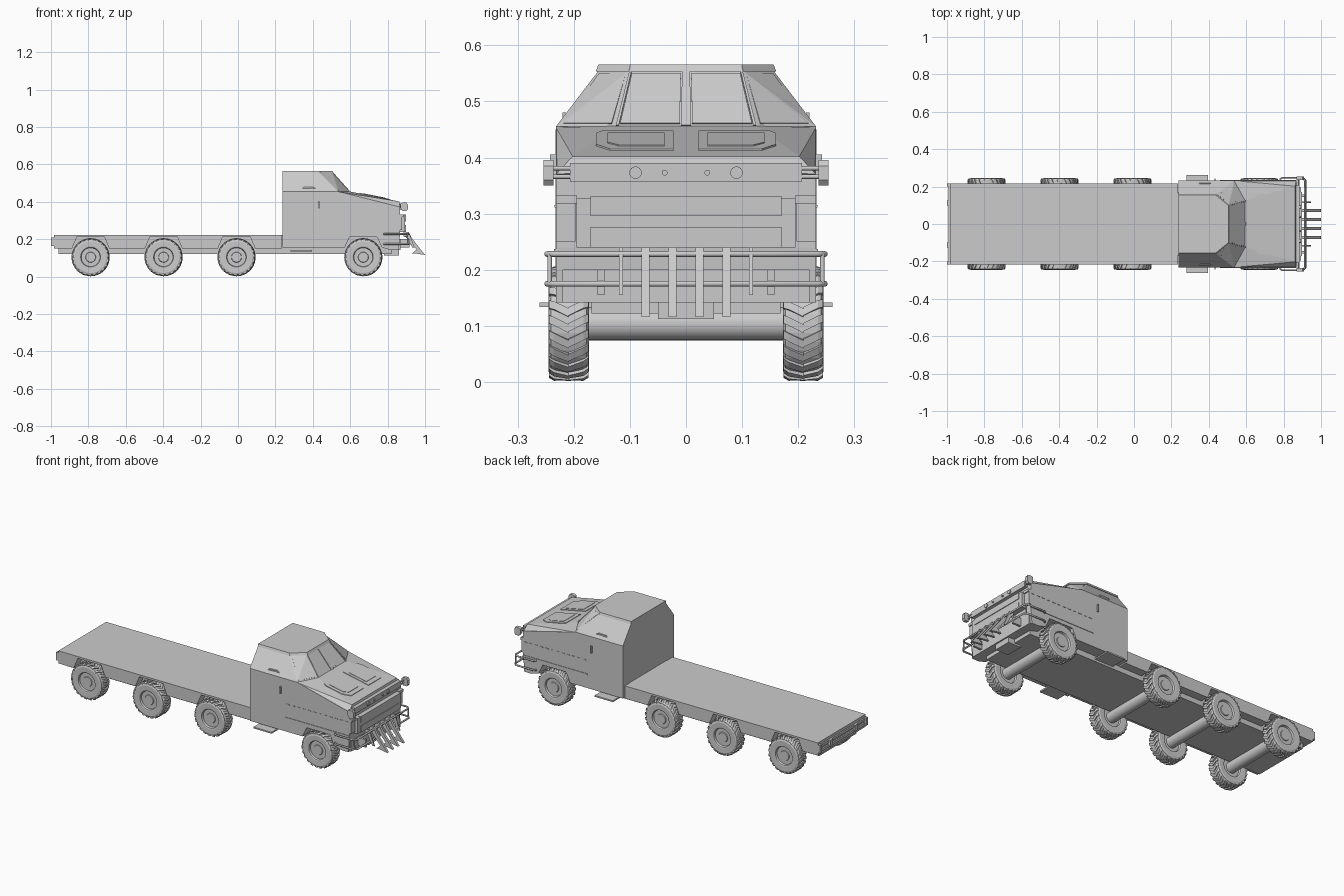
import bpy, bmesh, math
from mathutils import Vector, Matrix

if "Cube" in bpy.data.objects:
    bpy.data.objects.remove(bpy.data.objects["Cube"])

WHEELS = [-0.788, -0.398, -0.008, 0.67]
AXLE_Z = 0.104


def finish(name, bm):
    bmesh.ops.recalc_face_normals(bm, faces=bm.faces[:])
    me = bpy.data.meshes.new(name)
    bm.to_mesh(me)
    bm.free()
    ob = bpy.data.objects.new(name, me)
    bpy.context.collection.objects.link(ob)
    return ob


def mirror_y(ob):
    m = ob.modifiers.new("mirror", 'MIRROR')
    m.use_axis = (False, True, False)
    return ob


def extrude(name, pts, y0, y1, both=False):
    """Side profile (x, z) extruded from y0 to y1."""
    bm = bmesh.new()
    f = bm.faces.new([bm.verts.new((x, y0, z)) for x, z in pts])
    r = bmesh.ops.extrude_face_region(bm, geom=[f])
    bmesh.ops.translate(bm, vec=(0, y1 - y0, 0),
                        verts=[v for v in r['geom'] if isinstance(v, bmesh.types.BMVert)])
    ob = finish(name, bm)
    return mirror_y(ob) if both else ob


def box(name, x, y, z, both=False):
    return extrude(name, [(x[0], z[0]), (x[1], z[0]), (x[1], z[1]), (x[0], z[1])], *y, both)


def hull(name, pts, both=False):
    bm = bmesh.new()
    for p in pts:
        bm.verts.new(p)
    bmesh.ops.convex_hull(bm, input=bm.verts[:])
    bmesh.ops.dissolve_limit(bm, angle_limit=0.01, verts=bm.verts[:], edges=bm.edges[:])
    ob = finish(name, bm)
    return mirror_y(ob) if both else ob


def cylinder(name, p, q, r, seg=16):
    p, q = Vector(p), Vector(q)
    bm = bmesh.new()
    mat = Matrix.Translation((p + q) / 2) @ (q - p).to_track_quat('Z', 'Y').to_matrix().to_4x4()
    bmesh.ops.create_cone(bm, cap_ends=True, segments=seg, radius1=r, radius2=r,
                          depth=(q - p).length, matrix=mat)
    for f in bm.faces:
        f.smooth = len(f.verts) == 4
    return finish(name, bm)


def tube(name, pts, r):
    cu = bpy.data.curves.new(name, 'CURVE')
    cu.dimensions = '3D'
    cu.bevel_depth, cu.bevel_resolution, cu.use_fill_caps = r, 2, True
    s = cu.splines.new('POLY')
    s.points.add(len(pts) - 1)
    for sp, p in zip(s.points, pts):
        sp.co = (*p, 1)
    ob = bpy.data.objects.new(name, cu)
    bpy.context.collection.objects.link(ob)


def sides(pts):
    return [(x, s * y, z) for x, y, z in pts for s in (-1, 1)]


def arch(c, zb, zt=0.211):
    return [(c - 0.1, zb), (c - 0.074, zt), (c + 0.074, zt), (c + 0.1, zb)]


# Wheel mesh: lathed tyre with hub, plus chevron tread lugs
def wheel_mesh():
    prof = [(0, .026), (.026, .026), (.028, .022), (.05, .022), (.053, .033), (.058, .035),
            (.085, .036), (.094, .032), (.096, .026)]
    prof += [(r, -y) for r, y in reversed(prof)]
    bm = bmesh.new()
    vs = [bm.verts.new((r, y, 0)) for r, y in prof]
    es = [bm.edges.new(e) for e in zip(vs, vs[1:])]
    bmesh.ops.spin(bm, geom=vs + es, axis=(0, 1, 0), cent=(0, 0, 0), angle=2 * math.pi,
                   steps=36, use_merge=True)
    bmesh.ops.remove_doubles(bm, verts=bm.verts[:], dist=1e-5)
    n = 22
    for i in range(n):
        for s in (-1, 1):
            a = 2 * math.pi * (i + (0.5 if s > 0 else 0.42)) / n
            ring = []
            for y, da, rt in ((0, 0, .102), (.026, .13, .102), (.035, .17, .097)):
                ring.append([bm.verts.new((r * math.cos(t), s * y, r * math.sin(t)))
                             for r, t in ((.09, a + da), (rt, a + da),
                                          (rt, a + da + .15), (.09, a + da + .15))])
            for A, B in zip(ring, ring[1:]):
                for k in range(4):
                    bm.faces.new((A[k], A[(k + 1) % 4], B[(k + 1) % 4], B[k]))
            bm.faces.new(ring[0])
            bm.faces.new(ring[-1])
    return finish("wheel", bm)


first = wheel_mesh()
for i, c in enumerate(WHEELS):
    for s in (-1, 1):
        ob = first if (i == 0 and s < 0) else bpy.data.objects.new("wheel", first.data)
        if ob is not first:
            bpy.context.collection.objects.link(ob)
        ob.location = (c, s * 0.209, AXLE_Z)
    cylinder("axle", (c, -.19, AXLE_Z), (c, .19, AXLE_Z), .03, 24)

# Flat bed with wheel arches, chassis underneath
skirt = [(-.985, .222), (-.985, .15)]
for c in WHEELS[:3]:
    skirt += arch(c, .15)
extrude("bed_side", skirt + [(.235, .15), (.235, .222)], .165, .216, True)
box("bed_core", (-.985, .237), (-.165, .165), (.15, .222))
box("chassis", (-.96, .82), (-.168, .168), (.122, .152))
for z in (.172, .198):
    box("rear_bumper_bar", (-.993, -.98), (-.208, .208), (z - .006, z + .008))
box("rear_light", (-1.0, -.98), (.1, .125), (.17, .206), True)
box("rear_bumper_end", (-1.0, -.98), (.2, .216), (.165, .21), True)

# Cab lower body: sides with arch, solid middle
top = [(.867, .24), (.867, .372), (.535, .455), (.237, .455)]
extrude("cab_side", [(.237, .155)] + arch(.67, .155) + [(.82, .142), (.86, .142)] + top,
        .165, .232, True)
extrude("cab_core", [(.237, .145), (.82, .142), (.86, .142)] + top, -.165, .165)

# Hood with sloping flanks
hull("hood", sides([(.535, .232, .454), (.867, .232, .370), (.595, .125, .456),
                    (.862, .202, .402), (.870, .202, .372), (.595, .125, .42)]))


def hood_z(x):
    return .456 - (x - .595) * .054 / .267


def hood_panel(name, pts, lift):
    hull(name, [(x, y, hood_z(x) + d) for x, y in pts for d in (-.004, lift)], True)


hood_panel("hood_hatch", [(.65, .022), (.65, .15), (.67, .16), (.77, .16), (.81, .135), (.81, .022)], .003)
hood_panel("hood_hatch_inset", [(.675, .038), (.675, .14), (.76, .14), (.785, .12), (.785, .038)], .005)

# Greenhouse and roof
base = [(.237, .232, .455), (.535, .232, .455), (.595, .125, .455)]
roof = [(.237, .155, .556), (.435, .155, .556), (.505, .10, .556)]
hull("cab_upper", sides(base + roof))
hull("roof", sides([(.237, .161, .553), (.44, .161, .553), (.512, .102, .553),
                    (.237, .156, .566), (.436, .156, .566), (.505, .099, .566)]))


# Window panes: thin frames set on the sloping faces
def pane(name, corners, u0, u1, v0, v1, lift):
    a, b, c, d = [Vector(p) for p in corners]
    n = (b - a).cross(d - a).normalized()
    if n.x < 0:
        n = -n
    at = lambda u, v: a.lerp(b, u).lerp(d.lerp(c, u), v)
    pts = [at(u, v) + n * k for u, v in ((u0, v0), (u1, v0), (u1, v1), (u0, v1)) for k in (-.002, lift)]
    hull(name, pts, True)


front = [(.595, 0, .455), base[2], roof[2], (.505, 0, .556)]
corner = [base[2], base[1], roof[1], roof[2]]
pane("windshield_pane", front, .09, .95, .05, .93, .002)
pane("corner_window", corner, .08, .9, .05, .93, .002)
for u in ((-.0, .07), (.96, 1.0)):
    pane("windshield_pillar", front, *u, 0, .97, .004)

# Nose: grille block, slats, corner lamps, lower panel
box("grille_block", (.86, .893), (-.195, .195), (.24, .328))
for z in ((.296, .331), (.24, .276)):
    box("grille_slat", (.88, .897), (-.17, .17), z)
box("corner_lamp", (.86, .878), (.197, .232), (.25, .318), True)
box("corner_lamp_hood", (.86, .884), (.195, .232), (.318, .333), True)
box("lower_panel", (.84, .868), (-.22, .22), (.142, .2))
box("tow_block", (.78, .86), (-.05, .05), (.112, .15))

# Light rail across the nose
box("light_rail", (.86, .886), (-.207, .207), (.357, .39))
for s in (-1, 1):
    for y, r in ((.09, .011), (.038, .005)):
        cylinder("rail_lamp", (.88, s * y, .373), (.892, s * y, .373), r)
for z in (.366, .381):
    tube("rail_bar", [(.882, -.245, z), (.882, .245, z)], .004)
hull("rail_end_plate", [(x, y, z) for y in (.236, .254)
     for x, z in ((.87, .365), (.87, .39), (.88, .396), (.9, .396), (.908, .385), (.908, .36), (.9, .35), (.88, .35))], True)

# Tubular bumper guard
for z, x in ((.228, .913), (.175, .917)):
    half = [(.78, .236, z), (.79, .248, z), (x - .015, .248, z), (x, .233, z)]
    tube("bumper_tube", half + [(a, -b, c) for a, b, c in reversed(half)], .005)
box("guard_post", (.868, .918), (.145, .158), (.155, .2), True)
for s in (-1, 1):
    tube("guard_upright", [(.905, s * .243, .228), (.908, s * .243, .175)], .004)

# Front fork tines
tine = [(.885, .24), (.912, .24), (.93, .205), (1.0, .116), (.95, .124), (.93, .124), (.955, .145), (.9, .21), (.885, .215)]
for y in (.024, .072):
    extrude("fork_tine", tine, y - .007, y + .007, True)
extrude("small_tine", [(.885, .24), (.912, .24), (.945, .155), (.932, .155), (.9, .215), (.885, .215)],
        .112, .119, True)

# Side details: step, seams, rivets, handle, side hook
box("side_step", (.28, .395), (.16, .261), (.134, .142), True)
box("side_trim", (.46, .867), (.228, .235), (.231, .237), True)
box("door_seam", (.437, .439), (.228, .233), (.16, .45), True)
box("door_handle", (.43, .437), (.23, .242), (.365, .405), True)
for i in range(12):
    x = .47 + i * .034
    box("side_rivet", (x, x + .018), (.23, .2345), (.311, .315), True)
extrude("side_hook", [(.335, .46), (.35, .478), (.40, .48), (.435, .462), (.43, .458), (.398, .473), (.355, .47), (.345, .458)],
        .214, .22, True)
